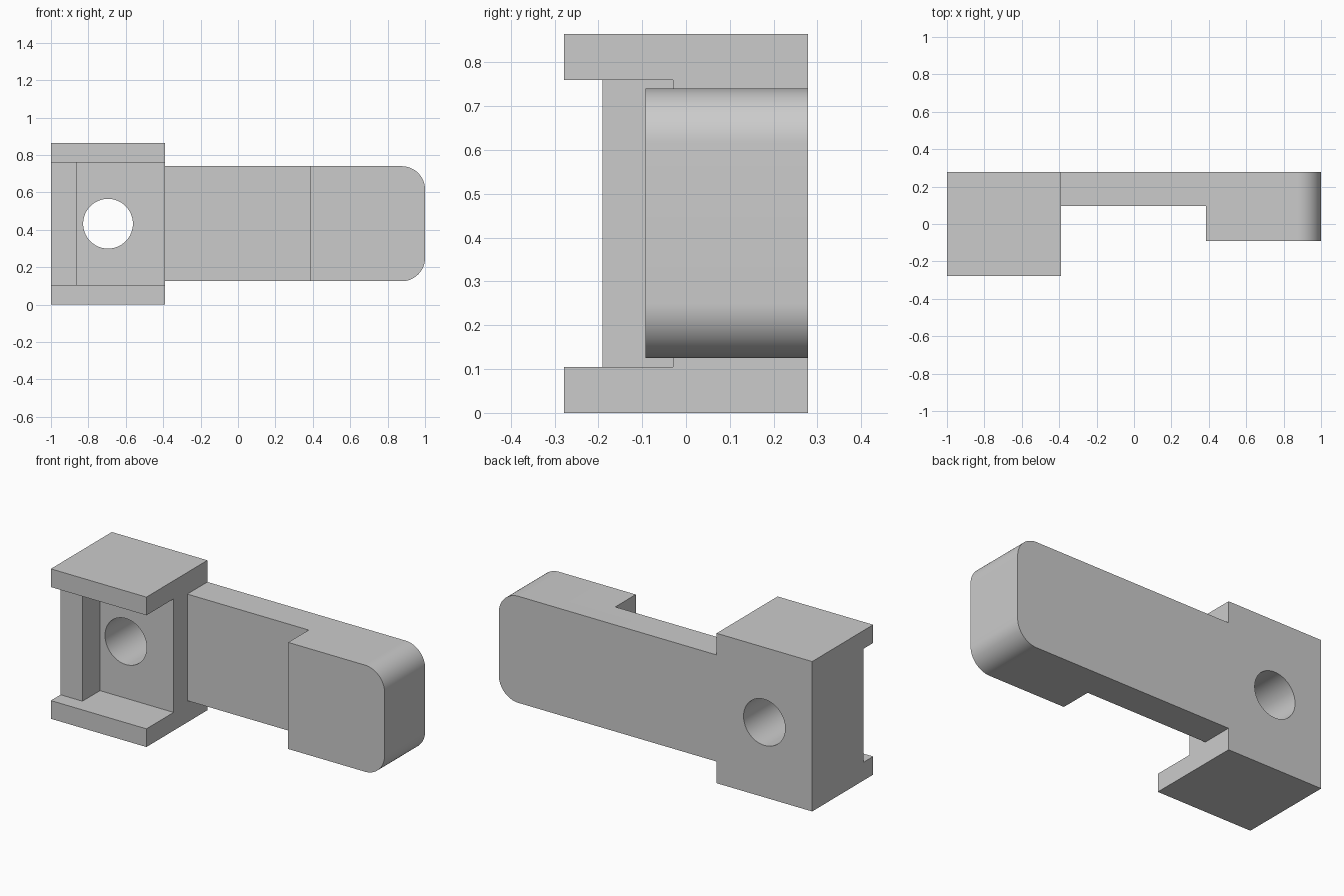
import bpy, bmesh, math

cube = bpy.data.objects.get("Cube")
if cube:
    bpy.data.objects.remove(cube, do_unlink=True)

grey = bpy.data.materials.new("plain grey")
grey.use_nodes = True
GREY = (0.6, 0.6, 0.6, 1)
grey.diffuse_color = GREY
grey.node_tree.nodes["Principled BSDF"].inputs["Base Color"].default_value = GREY

BACK, MID_Z = 0.278, 0.4325
HEAD_L, HEAD_R = -1.0, -0.39


def prism(name, points, direction):
    """Extrude a closed outline of 3D points along a direction."""
    bm = bmesh.new()
    face = bm.faces.new([bm.verts.new(p) for p in points])
    new = bmesh.ops.extrude_face_region(bm, geom=[face])["geom"]
    bmesh.ops.translate(bm, vec=direction, verts=[v for v in new if isinstance(v, bmesh.types.BMVert)])
    bmesh.ops.recalc_face_normals(bm, faces=bm.faces)
    mesh = bpy.data.meshes.new(name)
    bm.to_mesh(mesh)
    bm.free()
    mesh.materials.append(grey)
    obj = bpy.data.objects.new(name, mesh)
    bpy.context.collection.objects.link(obj)
    return obj


def box(name, x, y, z):
    outline = [(x[0], y[0], z[0]), (x[1], y[0], z[0]), (x[1], y[0], z[1]), (x[0], y[0], z[1])]
    return prism(name, outline, (0, y[1] - y[0], 0))


def arc(cx, cz, r, y, start, end, steps):
    angles = [math.radians(start + (end - start) * i / steps) for i in range(steps + 1)]
    return [(cx + r * math.cos(a), y, cz + r * math.sin(a)) for a in angles]


def combine(target, tool, operation):
    """Apply a boolean and discard the tool."""
    mod = target.modifiers.new(operation, "BOOLEAN")
    mod.object, mod.operation, mod.solver = tool, operation, "EXACT"
    bpy.context.view_layer.objects.active = target
    bpy.ops.object.modifier_apply(modifier=mod.name)
    bpy.data.objects.remove(tool, do_unlink=True)


# Head: C-shaped channel with a top and bottom flange
channel = [(-0.278, 0), (BACK, 0), (BACK, 0.865), (-0.278, 0.865),
           (-0.278, 0.76), (-0.03, 0.76), (-0.03, 0.105), (-0.278, 0.105)]
body = prism("clamp_arm_body", [(HEAD_L, y, z) for y, z in channel], (HEAD_R - HEAD_L, 0, 0))

# Upright rib along the outer side of the channel
combine(body, box("side_rib", (HEAD_L, -0.86), (-0.19, 0.1), (0.05, 0.81)), "UNION")

# Arm with a rounded free end, thinned in the middle
low, high, r = 0.125, 0.74, 0.125
outline = [(HEAD_R - 0.1, -0.092, low)]
outline += arc(1 - r, low + r, r, -0.092, -90, 0, 16)
outline += arc(1 - r, high - r, r, -0.092, 0, 90, 16)
outline += [(HEAD_R - 0.1, -0.092, high)]
arm = prism("arm", outline, (0, BACK + 0.092, 0))
combine(arm, box("relief", (-0.6, 0.385), (-0.4, 0.095), (-0.1, 1)), "DIFFERENCE")
combine(body, arm, "UNION")

# Round through hole in the head
hole = prism("hole", arc(-0.695, MID_Z, 0.133, -0.5, 0, 354.375, 63), (0, 1, 0))
combine(body, hole, "DIFFERENCE")

# Smooth the curves, keep the edges crisp
bpy.ops.object.select_all(action="DESELECT")
body.select_set(True)
bpy.context.view_layer.objects.active = body
bpy.ops.object.shade_smooth_by_angle(angle=math.radians(30))
